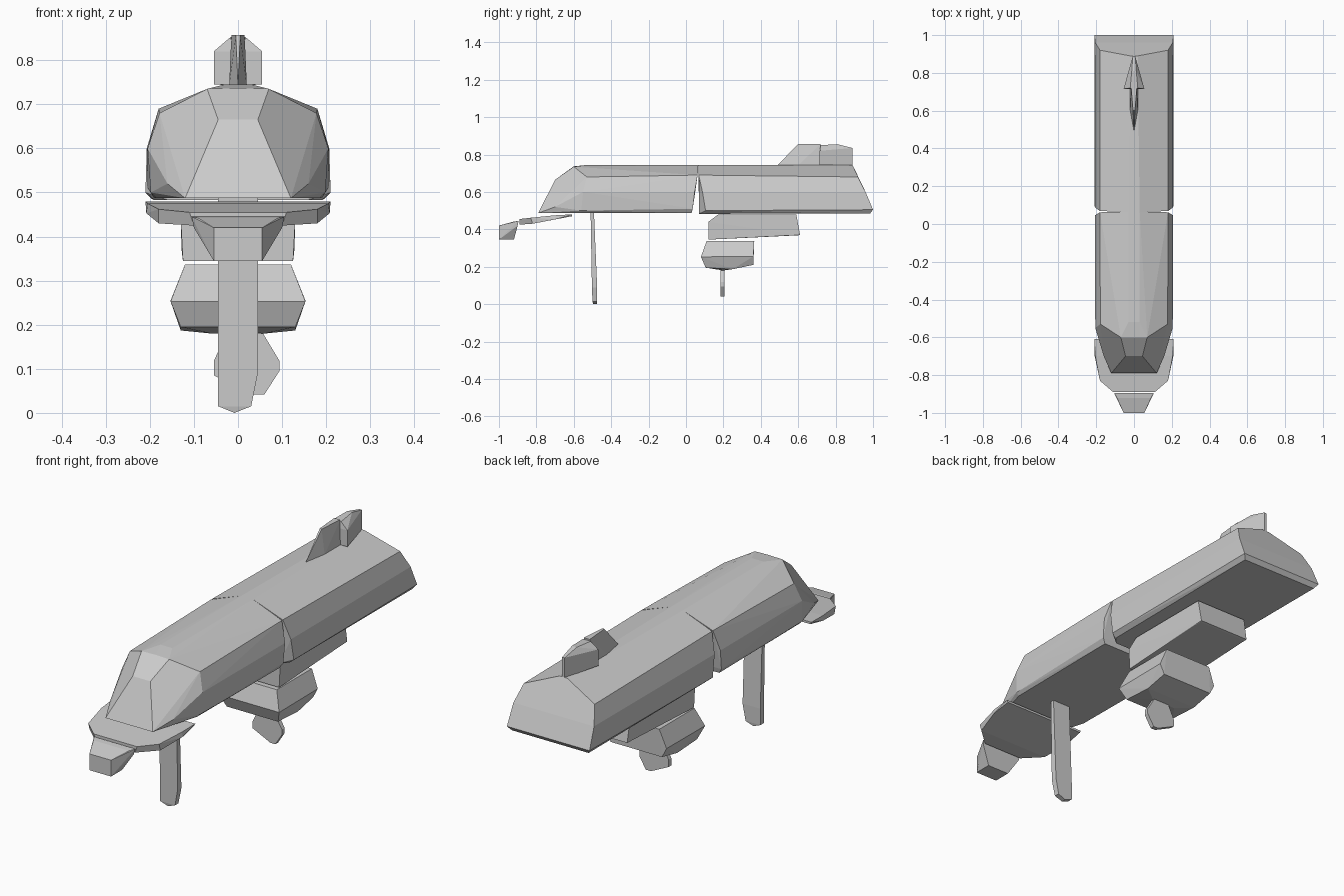
import bpy, bmesh, math


def hull(name, points, mirror=True):
    """Flat-faced convex solid from corner points, mirrored across x = 0."""
    bm = bmesh.new()
    for x, y, z in points:
        bm.verts.new((x, y, z))
        if mirror and x:
            bm.verts.new((-x, y, z))
    out = bmesh.ops.convex_hull(bm, input=bm.verts[:])
    junk = {g for k in ("geom_interior", "geom_unused") for g in out[k]
            if isinstance(g, bmesh.types.BMVert)}
    bmesh.ops.delete(bm, geom=list(junk), context='VERTS')
    bmesh.ops.dissolve_limit(bm, angle_limit=math.radians(2),
                             verts=bm.verts[:], edges=bm.edges[:])
    bmesh.ops.recalc_face_normals(bm, faces=bm.faces[:])
    mesh = bpy.data.meshes.new(name)
    bm.to_mesh(mesh)
    bm.free()
    obj = bpy.data.objects.new(name, mesh)
    bpy.context.collection.objects.link(obj)
    return obj


# Front half of the long body, with a faceted nose
hull("front_body", [
    (.12, -.79, .487), (.045, -.70, .665), (.07, -.60, .735), (0, -.60, .737),
    (.16, -.70, .52), (.198, -.56, .50), (.205, -.55, .60), (.178, -.53, .68),
    (.03, -.52, .745), (.185, -.56, .487),
    (.19, .03, .487), (.205, .036, .51), (.207, .046, .60),
    (.18, .062, .69), (.03, .066, .745)])

# Rear half, with a sloped tail end and a chamfered joint
hull("rear_body", [
    (.03, .066, .745), (.18, .068, .69), (.207, .088, .60), (.21, .105, .50),
    (.19, .105, .483), (.16, .07, .483),
    (.02, .89, .745), (.18, .92, .68), (.205, .96, .60),
    (.21, 1.0, .505), (.195, .985, .485)])

# Chin plate and snout below the nose
hull("chin_plate", [
    (.21, -.61, .48), (.205, -.61, .47), (.205, -.70, .475), (.208, -.70, .453),
    (.18, -.83, .462), (.18, -.82, .43), (.11, -.89, .455), (.10, -.89, .425)])
hull("snout", [
    (.105, -.895, .445), (.10, -.90, .42), (.055, -.92, .345),
    (.09, -.92, .442), (.055, -1, .42), (.055, -1, .345)])

# Front support leg
hull("front_leg", [
    (x, y, z) for x, z, ys in [
        (-.045, .49, (-.51, -.492)), (.045, .49, (-.51, -.492)),
        (-.045, .09, (-.503, -.475)), (.045, .09, (-.503, -.475)),
        (-.045, .015, (-.50, -.475)), (-.008, 0, (-.497, -.477)),
        (.03, .015, (-.50, -.475))] for y in ys], mirror=False)

# Belly box under the rear half
hull("belly_box", [
    (.125, .12, .345), (.13, .12, .44), (.13, .17, .478), (.13, .59, .478),
    (.128, .61, .37), (.125, .60, .368)])

# Faceted pod hanging from the belly box
hull("lower_pod", [
    (.12, .11, .337), (.12, .365, .337), (.153, .08, .253), (.153, .36, .255),
    (.13, .105, .195), (.13, .36, .21), (.13, .25, .187), (.06, .20, .18)])

# Small flat foot below the pod
hull("rear_foot", [
    (x, y, z) for x, z in [
        (-.02, .19), (.057, .18), (.094, .118), (.094, .095), (.06, .042),
        (.035, .042), (-.055, .085), (-.055, .118)]
    for y in (.185, .205)], mirror=False)

# Tail fin: thin blade followed by a tapering wedge
hull("fin_blade", [
    (0, .49, .743), (.02, .60, .743), (.02, .72, .743),
    (.005, .60, .857), (.015, .72, .857)])
hull("fin_wedge", [
    (.055, .715, .745), (.055, .715, .82), (.02, .72, .85),
    (.012, .81, .855), (.006, .89, .835), (.006, .89, .743)])
